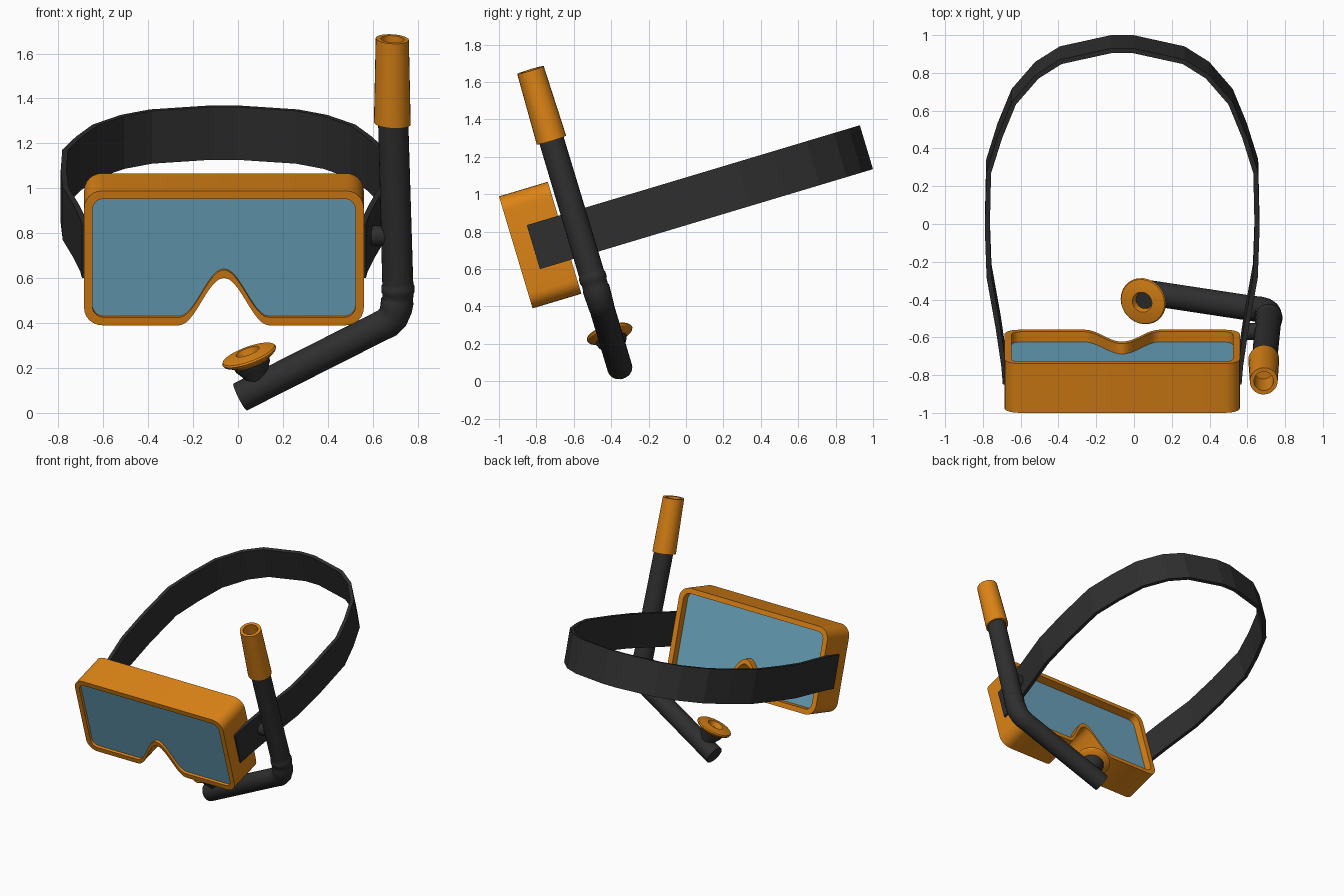
import bpy, bmesh
from math import pi, sin, cos, radians
from mathutils import Matrix, Vector

if "Cube" in bpy.data.objects:
    bpy.data.objects.remove(bpy.data.objects["Cube"], do_unlink=True)

# Everything is built upright as (x, depth, height), then leaned forward together
LEAN = Matrix.Translation((0, -0.82, 0.39)) @ Matrix.Rotation(radians(16.7), 4, 'X')
MID = -0.0625       # centre line of the mask
TUBE_DEPTH = 0.355  # plane that holds the breathing tube


def material(name, rgb):
    m = bpy.data.materials.new(name)
    m.use_nodes = True
    m.diffuse_color = (*rgb, 1)
    m.node_tree.nodes["Principled BSDF"].inputs["Base Color"].default_value = (*rgb, 1)
    return m


orange = material("orange plastic", (0.72, 0.23, 0.008))
black = material("black rubber", (0.028, 0.028, 0.028))
blue = material("blue glass", (0.15, 0.38, 0.53))


def skin(name, rings, mat, closed=False, smooth=True):
    """Join equal rings of points with quads; close the loop or cap both ends."""
    bm = bmesh.new()
    loops = [[bm.verts.new(p) for p in ring] for ring in rings]
    n = len(loops[0])
    pairs = list(zip(loops, loops[1:]))
    if closed:
        pairs.append((loops[-1], loops[0]))
    else:
        bm.faces.new(loops[0])
        bm.faces.new(loops[-1])
    for a, b in pairs:
        for i in range(n):
            j = (i + 1) % n
            bm.faces.new((a[i], a[j], b[j], b[i]))
    bmesh.ops.recalc_face_normals(bm, faces=bm.faces)
    bm.transform(LEAN)
    me = bpy.data.meshes.new(name)
    bm.to_mesh(me)
    bm.free()
    me.materials.append(mat)
    ob = bpy.data.objects.new(name, me)
    bpy.context.collection.objects.link(ob)
    if smooth:
        bpy.ops.object.select_all(action='DESELECT')
        ob.select_set(True)
        bpy.context.view_layer.objects.active = ob
        bpy.ops.object.shade_smooth_by_angle(angle=radians(32))
    return ob


def loft(name, path, mat, axis=None, sides=28):
    """Round rings along (x, height, radius) points in the tube plane."""
    rings = []
    for i, (x, h, r) in enumerate(path):
        if axis:
            t = Vector(axis).normalized()
        else:
            here = Vector((x, h))
            steps = []
            if i > 0:
                steps.append((here - Vector(path[i - 1][:2])).normalized())
            if i < len(path) - 1:
                steps.append((Vector(path[i + 1][:2]) - here).normalized())
            t = sum(steps, Vector((0, 0))).normalized()
        ring = []
        for k in range(sides):
            a = 2 * pi * k / sides
            ring.append((x - t.y * r * cos(a), TUBE_DEPTH + r * sin(a), h + t.x * r * cos(a)))
        rings.append(ring)
    return skin(name, rings, mat)


def mask_outline(inset, radius, depth):
    """Rounded rectangle with a bell-shaped nose notch in its lower edge."""
    w, low, high = 0.6225 - inset, inset, 0.625 - inset
    half = [(0.2 * i / 12, low + 0.11 * (1 + cos(pi * i / 12))) for i in range(13)]
    for cz, start in ((low + radius, -pi / 2), (high - radius, 0)):
        for k in range(7):
            a = start + pi / 2 * k / 6
            half.append((w - radius + radius * cos(a), cz + radius * sin(a)))
    full = half + [(-x, z) for x, z in reversed(half[1:])]
    return [(MID + x, depth, z) for x, z in full]


# Mask frame and glass
RIM = 0.037
skin("mask_frame", [mask_outline(0, 0.08, 0), mask_outline(RIM, 0.05, 0),
                    mask_outline(RIM, 0.05, 0.272), mask_outline(0, 0.08, 0.272)],
     orange, closed=True)
skin("mask_glass", [mask_outline(RIM - 0.001, 0.05, 0.02),
                    mask_outline(RIM - 0.001, 0.05, 0.215)], blue)

# Head strap: a flat band mirrored about the mask centre
side = [(0.632, 0.098), (0.64, 0.2), (0.67, 0.41), (0.718, 0.69), (0.727, 0.95),
        (0.72, 1.27), (0.66, 1.47), (0.585, 1.66), (0.46, 1.81), (0.33, 1.895), (0.06, 1.957)]
band = [Vector(p) for p in side + [(-x, d) for x, d in reversed(side)]]
rings = []
for i, p in enumerate(band):
    t = (band[min(i + 1, len(band) - 1)] - band[max(i - 1, 0)]).normalized()
    q = p + Vector((-t.y, t.x)) * 0.026
    rings.append([(MID + v.x, v.y, h) for v, h in ((p, 0.19), (p, 0.435), (q, 0.435), (q, 0.19))])
skin("head_strap", rings, black, smooth=False)

# Breathing tube with a ribbed elbow
loft("breathing_tube", [
    (0.688, 0.95, 0.067), (0.711, 0.10, 0.069), (0.712, 0.085, 0.069), (0.712, 0.075, 0.074),
    (0.712, 0.05, 0.074), (0.712, 0.04, 0.069), (0.711, 0.015, 0.069), (0.709, 0.005, 0.073),
    (0.704, -0.03, 0.072), (0.69, -0.068, 0.07), (0.665, -0.095, 0.069),
    (0.63, -0.113, 0.067), (0.01, -0.44, 0.067)], black)

# Hollow top sleeve
loft("tube_top_sleeve", [(0.687, 0.833, 0.082), (0.687, 1.224, 0.074), (0.687, 1.224, 0.052),
                         (0.687, 1.02, 0.05)], orange, axis=(0.06, 1))

# Clip between strap and tube
loft("strap_clip", [(0.58, 0.31, 0.035), (0.59, 0.31, 0.045), (0.67, 0.31, 0.045)], black,
     axis=(1, 0))

# Mouthpiece: flared neck and flange along one slanted axis
AXIS = (-0.33, 0.944)


def along(profile):
    return [(0.05 + AXIS[0] * s, -0.25 + AXIS[1] * s, r) for s, r in profile]


loft("mouthpiece_neck", along([(-0.15, 0.045), (-0.10, 0.05), (-0.05, 0.08), (-0.015, 0.088)]),
     black, axis=AXIS)
loft("mouthpiece_flange", along([(-0.03, 0.085), (-0.008, 0.122), (0.002, 0.127), (0.01, 0.122),
                                 (0.022, 0.062), (0.022, 0.055), (-0.02, 0.045)]),
     orange, axis=AXIS)
